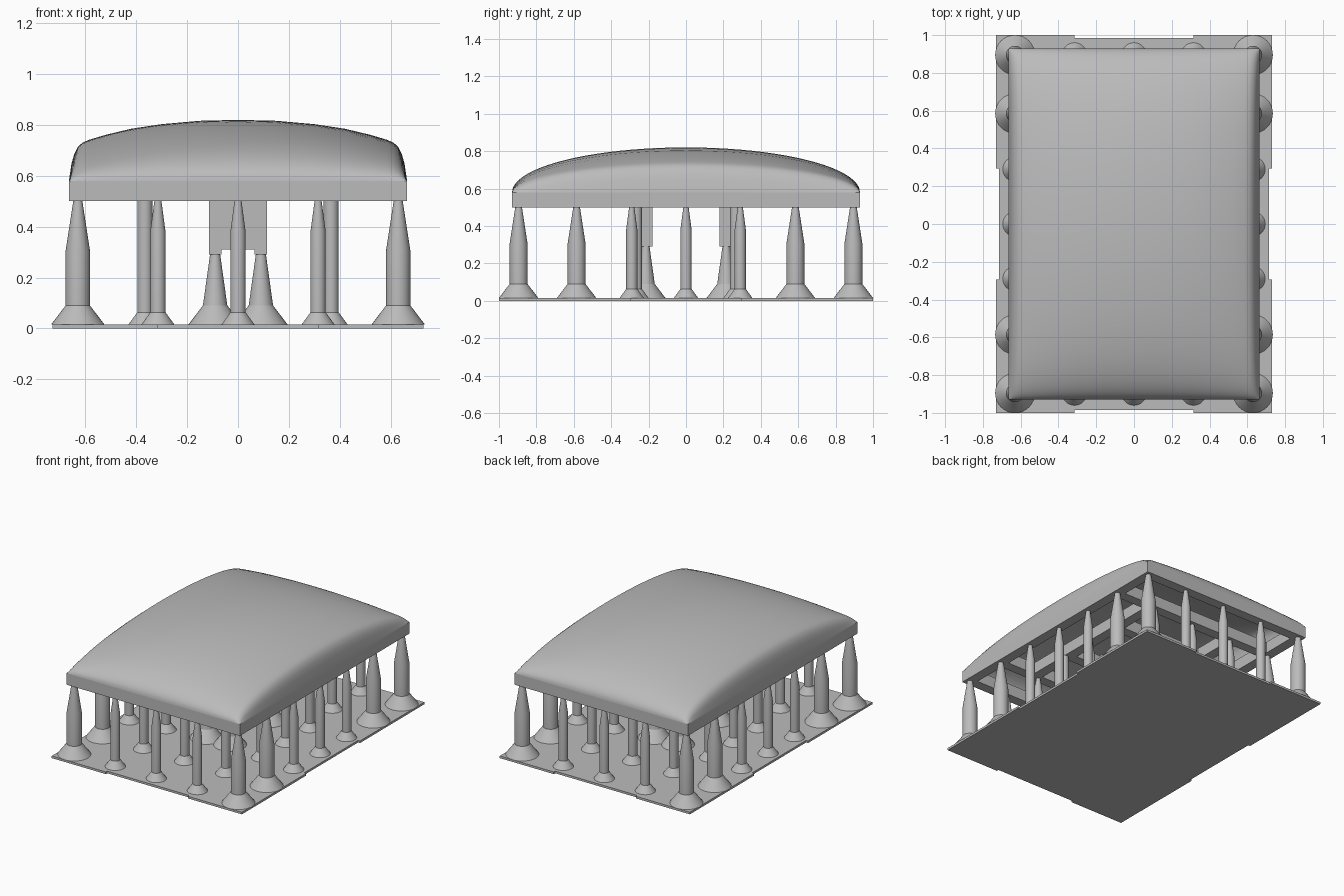
import bpy, bmesh, math

cube = bpy.data.objects.get("Cube")
if cube:
    bpy.data.objects.remove(cube)

stone = bpy.data.materials.new("grey_stone")
stone.use_nodes = True
GREY = (0.5, 0.5, 0.5, 1)
stone.diffuse_color = GREY
stone.node_tree.nodes["Principled BSDF"].inputs["Base Color"].default_value = GREY

PLATE_TOP, BEAM_BOTTOM, BEAM_TOP = 0.015, 0.50, 0.58
HALF_X, HALF_Y = 0.665, 0.93      # roof outline
COL_X, COL_Y = 0.63, 0.895        # outer column lines
ROW_Y = 0.585                     # second row of columns
INNER_X, INNER_Y = 0.366, 0.265   # inner columns
SHRINE_X, SHRINE_Y = 0.09, 0.215  # short central columns
BEAM = 0.07


def finish(name, bm, smooth=None):
    bmesh.ops.recalc_face_normals(bm, faces=bm.faces)
    mesh = bpy.data.meshes.new(name)
    bm.to_mesh(mesh)
    bm.free()
    mesh.materials.append(stone)
    obj = bpy.data.objects.new(name, mesh)
    bpy.context.collection.objects.link(obj)
    if smooth:
        bpy.ops.object.select_all(action='DESELECT')
        obj.select_set(True)
        bpy.context.view_layer.objects.active = obj
        bpy.ops.object.shade_smooth_by_angle(angle=math.radians(smooth))
    return obj


def box(name, x0, x1, y0, y1, z0, z1):
    bm = bmesh.new()
    bmesh.ops.create_cube(bm, size=1)
    for v in bm.verts:
        v.co = [(a + b) / 2 + c * (b - a)
                for c, a, b in zip(v.co, (x0, y0, z0), (x1, y1, z1))]
    return finish(name, bm)


def column(name, x, y, profile, sides=32):
    """Turn a (radius, height) profile around a vertical axis."""
    bm = bmesh.new()
    rings = []
    for r, z in profile:
        rings.append([bm.verts.new((x + r * math.cos(math.tau * i / sides),
                                    y + r * math.sin(math.tau * i / sides), z))
                      for i in range(sides)])
    for low, high in zip(rings, rings[1:]):
        for i in range(sides):
            j = (i + 1) % sides
            bm.faces.new((low[i], low[j], high[j], high[i]))
    bm.faces.new(rings[0][::-1])
    bm.faces.new(rings[-1])
    return finish(name, bm, 20)


# Base plate with a shallow notch in each side
bm = bmesh.new()
quarter = [(0.715, 0.295), (0.73, 0.295), (0.73, 1.0), (0.315, 1.0), (0.315, 0.985)]
outline = quarter + [(-x, y) for x, y in reversed(quarter)]
outline += [(-x, -y) for x, y in outline]
plate = bm.faces.new([bm.verts.new((x, y, 0)) for x, y in outline])
top = bmesh.ops.extrude_face_region(bm, geom=[plate])["geom"]
bmesh.ops.translate(bm, vec=(0, 0, PLATE_TOP),
                    verts=[v for v in top if isinstance(v, bmesh.types.BMVert)])
finish("base_plate", bm)

# Column profiles
LARGE = [(0.105, PLATE_TOP), (0.048, 0.09), (0.048, 0.305), (0.018, BEAM_BOTTOM)]
SMALL = [(0.065, PLATE_TOP), (0.03, 0.063), (0.03, 0.38), (0.014, BEAM_BOTTOM)]
STRAIGHT = [(0.065, PLATE_TOP), (0.03, 0.063), (0.03, BEAM_BOTTOM)]
SHORT = [(0.105, PLATE_TOP), (0.048, 0.09), (0.02, 0.29)]

for sx in (-1, 1):
    for sy in (-1, 1):
        column("corner_column", sx * COL_X, sy * COL_Y, LARGE)
        column("side_large_column", sx * COL_X, sy * ROW_Y, LARGE)
        column("side_small_column", sx * COL_X, sy * 0.29, SMALL)
        column("inner_column", sx * INNER_X, sy * INNER_Y, STRAIGHT)
        column("short_column", sx * SHRINE_X, sy * SHRINE_Y, SHORT)
        # Square post hanging from the roof onto the short column
        cx, cy = sx * SHRINE_X, sy * SHRINE_Y
        box("hanging_post", cx - 0.025, cx + 0.025, cy - 0.035, cy + 0.035,
            0.29, BEAM_TOP)
    column("side_middle_column", sx * COL_X, 0, SMALL)
    column("inner_middle_column", sx * INNER_X, 0, SMALL)
    for x in (-0.315, 0, 0.315):
        column("end_column", x, sx * COL_Y, SMALL)
        column("second_row_column", x, sx * ROW_Y, SMALL)
    # Deep lintel between the hanging posts
    box("shrine_lintel", -0.065, 0.065, sx * SHRINE_Y - 0.035, sx * SHRINE_Y + 0.035,
        0.31, BEAM_TOP)

# Beam grid under the roof
h = BEAM / 2
for s in (-1, 1):
    box("side_beam", s * COL_X - h, s * COL_X + h, -HALF_Y, HALF_Y, BEAM_BOTTOM, BEAM_TOP)
    box("inner_beam", s * 0.345 - h, s * 0.345 + h, -ROW_Y + h, ROW_Y - h,
        BEAM_BOTTOM, BEAM_TOP)
    for name, y, reach in (("end_beam", COL_Y, COL_X - h), ("cross_beam", ROW_Y, COL_X - h),
                           ("shrine_beam", 0.24, 0.345 - h)):
        box(name, -reach, reach, s * y - h, s * y + h, BEAM_BOTTOM, BEAM_TOP)

# Domed roof shell: broad crown, tight shoulders along the sides
SHOULDER = [(0, 1), (0.15, 0.985), (0.3, 0.93), (0.42, 0.855), (0.52, 0.755),
            (0.585, 0.675), (0.61, 0.63), (0.63, 0.56), (0.645, 0.43),
            (0.655, 0.28), (HALF_X, 0)]
across = [(-x, f) for x, f in reversed(SHOULDER[1:])] + SHOULDER
STEPS = 48
bm = bmesh.new()
grid = []
for i in range(STEPS + 1):
    angle = math.pi * i / STEPS
    y, fy = -HALF_Y * math.cos(angle), math.sin(angle)
    grid.append([bm.verts.new((x, y, BEAM_TOP + 0.24 * f * fy)) for x, f in across])
for a, b in zip(grid, grid[1:]):
    for j in range(len(across) - 1):
        bm.faces.new((a[j], a[j + 1], b[j + 1], b[j]))
roof = finish("domed_roof", bm, 60)
# Keep the open shell facing upward
if sum(p.normal.z for p in roof.data.polygons) < 0:
    roof.data.flip_normals()
